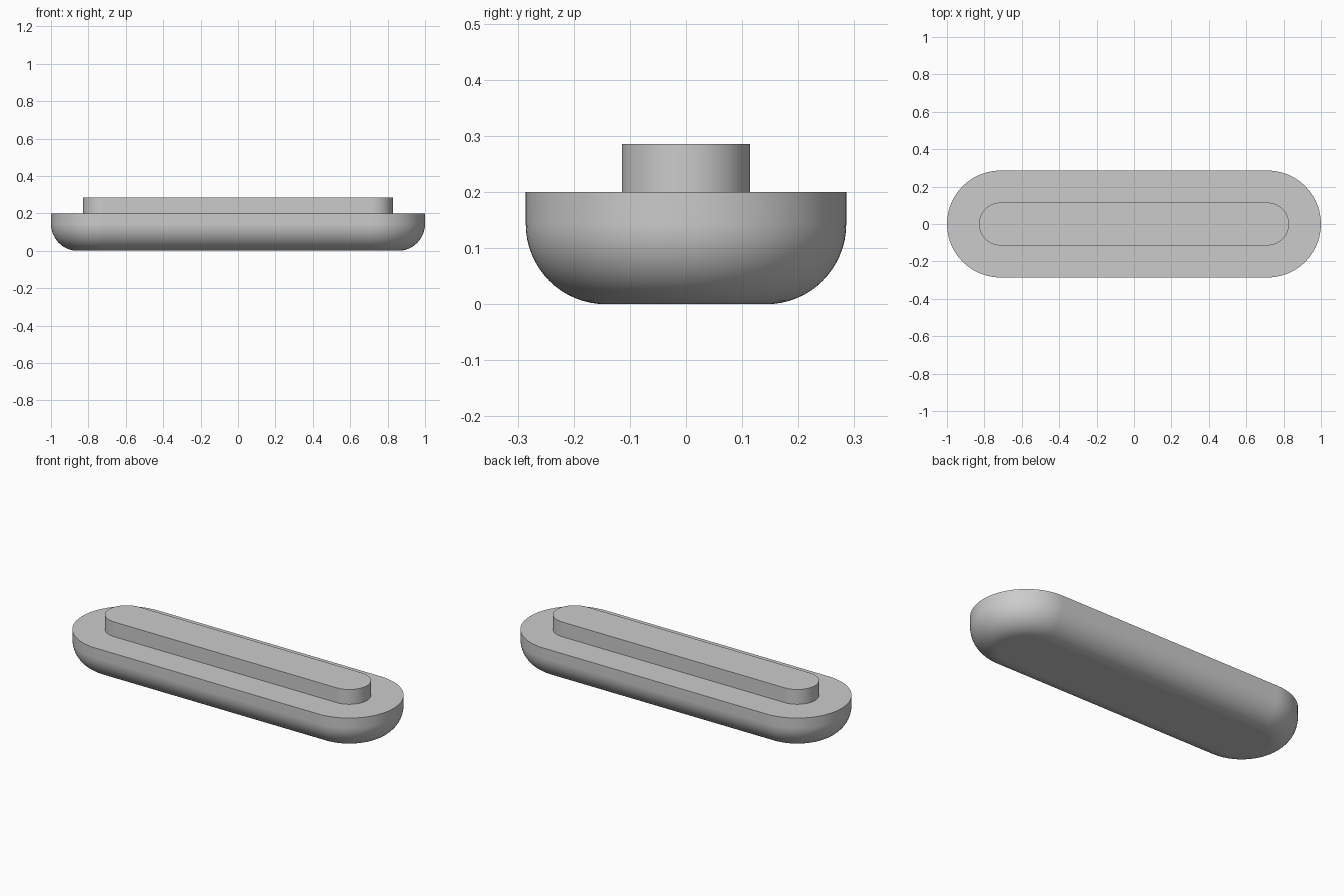
import bpy
import bmesh
from math import sin, cos, pi, radians

cube = bpy.data.objects.get("Cube")
if cube:
    bpy.data.objects.remove(cube, do_unlink=True)

HALF_STRAIGHT = 0.714   # centre of the rounded ends
ARC_STEPS = 48          # segments per half circle
FILLET_STEPS = 16

grey = bpy.data.materials.new("plain grey")
grey.use_nodes = True
colour = (0.6, 0.6, 0.6, 1)
grey.diffuse_color = colour
grey.node_tree.nodes["Principled BSDF"].inputs["Base Color"].default_value = colour


def stadium(radius, z):
    """Points of a slot outline, anticlockwise from the front right."""
    points = []
    for side in (1, -1):
        for i in range(ARC_STEPS + 1):
            a = -pi / 2 + pi * i / ARC_STEPS
            points.append((side * (HALF_STRAIGHT + radius * cos(a)),
                           side * radius * sin(a), z))
    return points


def slot_solid(name, profile):
    """Stack slot outlines along a (radius, height) profile and cap the ends."""
    bm = bmesh.new()
    rings = [[bm.verts.new(p) for p in stadium(r, z)] for r, z in profile]
    for low, high in zip(rings, rings[1:]):
        n = len(low)
        for i in range(n):
            j = (i + 1) % n
            bm.faces.new((low[i], low[j], high[j], high[i]))
    bm.faces.new(rings[0][::-1])
    bm.faces.new(rings[-1])
    mesh = bpy.data.meshes.new(name)
    bm.to_mesh(mesh)
    bm.free()
    mesh.materials.append(grey)
    obj = bpy.data.objects.new(name, mesh)
    bpy.context.collection.objects.link(obj)
    bpy.ops.object.select_all(action='DESELECT')
    obj.select_set(True)
    bpy.context.view_layer.objects.active = obj
    bpy.ops.object.shade_smooth_by_angle(angle=radians(30))
    # Keep the flat caps flat where they meet the rounding
    weighted = obj.modifiers.new("flat caps", 'WEIGHTED_NORMAL')
    weighted.keep_sharp = True
    return obj


# Body: slot shape with a generously rounded lower edge
BODY_R, FILLET, BODY_TOP = 0.2857, 0.1429, 0.2
body_profile = []
for k in range(FILLET_STEPS + 1):
    t = pi / 2 * k / FILLET_STEPS
    body_profile.append((BODY_R - FILLET + FILLET * sin(t), FILLET - FILLET * cos(t)))
body_profile.append((BODY_R, BODY_TOP))
slot_solid("rounded_body", body_profile)

# Raised rib on the top face
slot_solid("raised_rib", [(0.1143, BODY_TOP), (0.1143, 0.2857)])
